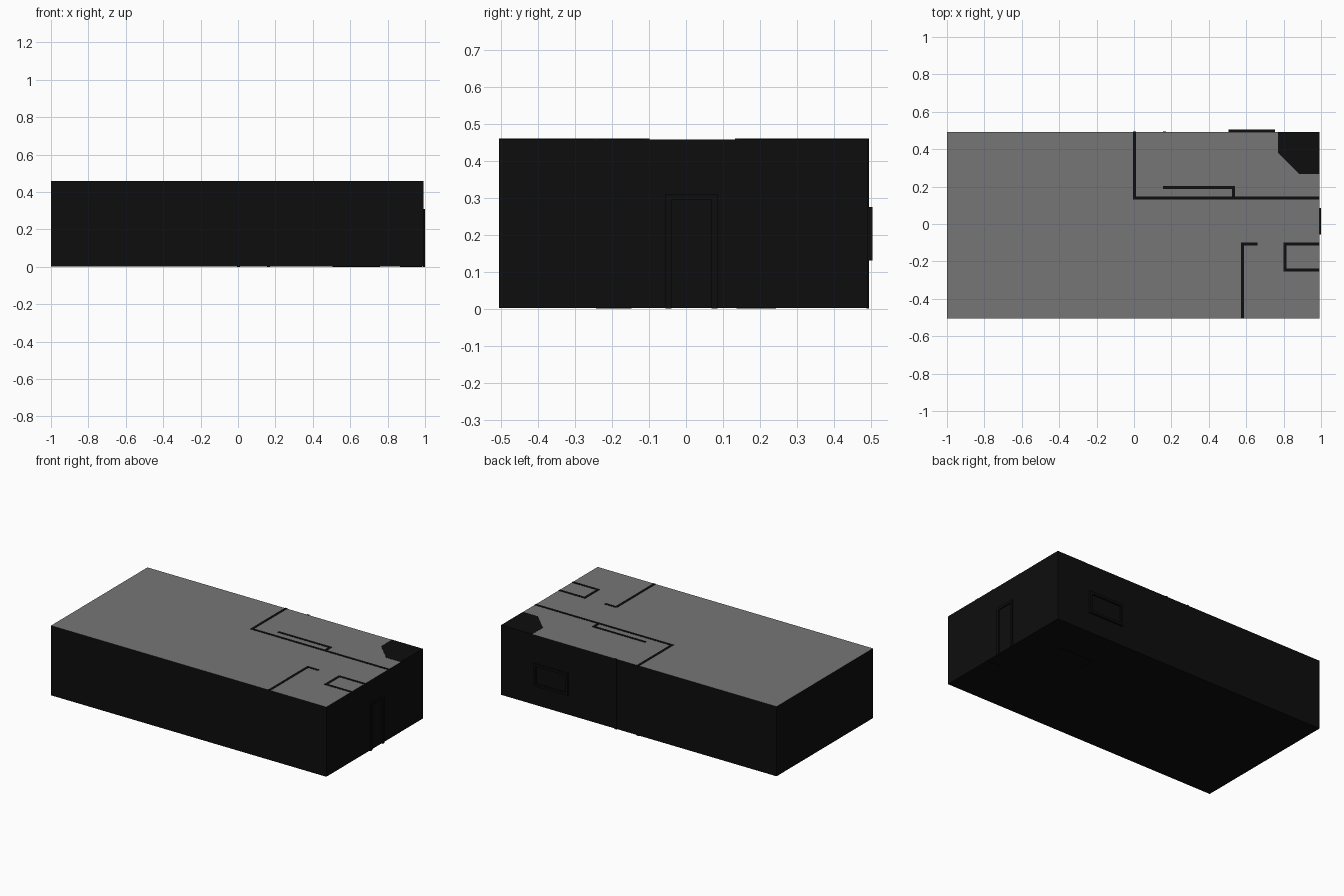
import bpy, bmesh

if "Cube" in bpy.data.objects:
    bpy.data.objects.remove(bpy.data.objects["Cube"])

X0, X1, Y0, Y1, Z0, Z1 = -1.0, 0.993, -0.505, 0.492, 0.002, 0.458
W = 0.016  # trace width


def material(name, c):
    m = bpy.data.materials.new(name)
    m.diffuse_color = (c, c, c, 1)
    m.use_nodes = True
    m.node_tree.nodes["Principled BSDF"].inputs["Base Color"].default_value = m.diffuse_color
    return m


black = material("black", 0.004)
grey = material("grey", 0.18)


def add_box(bm, lo, hi):
    geom = bmesh.ops.create_cube(bm, size=1)
    for v in geom["verts"]:
        v.co = [hi[i] if v.co[i] > 0 else lo[i] for i in range(3)]


def finish(name, bm, *mats):
    bmesh.ops.recalc_face_normals(bm, faces=bm.faces)
    me = bpy.data.meshes.new(name)
    bm.to_mesh(me)
    bm.free()
    for m in mats:
        me.materials.append(m)
    ob = bpy.data.objects.new(name, me)
    bpy.context.collection.objects.link(ob)
    return ob


def trace(name, axis, lo, hi, points):
    """Thin raised line through 2D points, on the plane across the given axis."""
    bm = bmesh.new()
    u, v = [i for i in range(3) if i != axis]
    limits = [(X0, X1), (Y0, Y1), (0, Z1 + 0.002)]
    for a, b in zip(points, points[1:]):
        p, q = [0] * 3, [0] * 3
        p[axis], q[axis] = lo, hi
        for k, i in enumerate((u, v)):
            p[i] = max(min(a[k], b[k]) - W / 2, limits[i][0])
            q[i] = min(max(a[k], b[k]) + W / 2, limits[i][1])
        add_box(bm, p, q)
    return finish(name, bm, black)


# Black case with a grey top face
bm = bmesh.new()
add_box(bm, (X0, Y0, Z0), (X1, Y1, Z1))
bm.normal_update()
for f in bm.faces:
    f.material_index = 1 if f.calc_center_median().z > Z1 - 0.01 else 0
finish("case", bm, black, grey)

# Line pattern on the top
top_lines = {
    "top_long_line": [(0.003, Y1), (0.003, 0.14), (X1, 0.14)],
    "top_inner_line": [(0.163, 0.195), (0.532, 0.195), (0.532, 0.14)],
    "top_hook_line": [(0.58, Y0), (0.58, -0.107), (0.653, -0.107)],
    "top_bracket_line": [(X1, -0.107), (0.808, -0.107), (0.808, -0.245), (X1, -0.245)],
}
for name, pts in top_lines.items():
    trace(name, 2, Z1 - 0.004, Z1 + 0.002, pts)

# Black chamfered patch in the back right corner
bm = bmesh.new()
outline = [(0.77, Y1), (0.77, 0.38), (0.885, 0.267), (X1, 0.267), (X1, Y1)]
face = bm.faces.new([bm.verts.new((x, y, Z1 - 0.004)) for x, y in outline])
ext = bmesh.ops.extrude_face_region(bm, geom=[face])
for v in ext["geom"]:
    if isinstance(v, bmesh.types.BMVert):
        v.co.z = Z1 + 0.001
finish("corner_patch", bm, black)

# Back: two vertical lines and a raised frame
for name, x in (("back_line_a", 0.003), ("back_line_b", 0.163)):
    trace(name, 1, Y1 - 0.004, Y1 + 0.003, [(x, 0), (x, Z1)])
trace("back_frame", 1, Y1 - 0.004, 0.504,
      [(0.513, 0.138), (0.747, 0.138), (0.747, 0.267), (0.513, 0.267), (0.513, 0.138)])

# Right end: upturned bracket running down to the base
trace("side_bracket", 0, X1 - 0.004, 1.0,
      [(-0.047, 0), (-0.047, 0.302), (0.077, 0.302), (0.077, 0)])

# Underside: small raised lines
trace("bottom_line", 2, 0, Z0 + 0.004, [(0.513, 0.145), (0.513, 0.235), (0.75, 0.235)])
trace("bottom_short_line", 2, 0, Z0 + 0.004, [(0.875, -0.235), (0.875, -0.155), (0.975, -0.155)])
